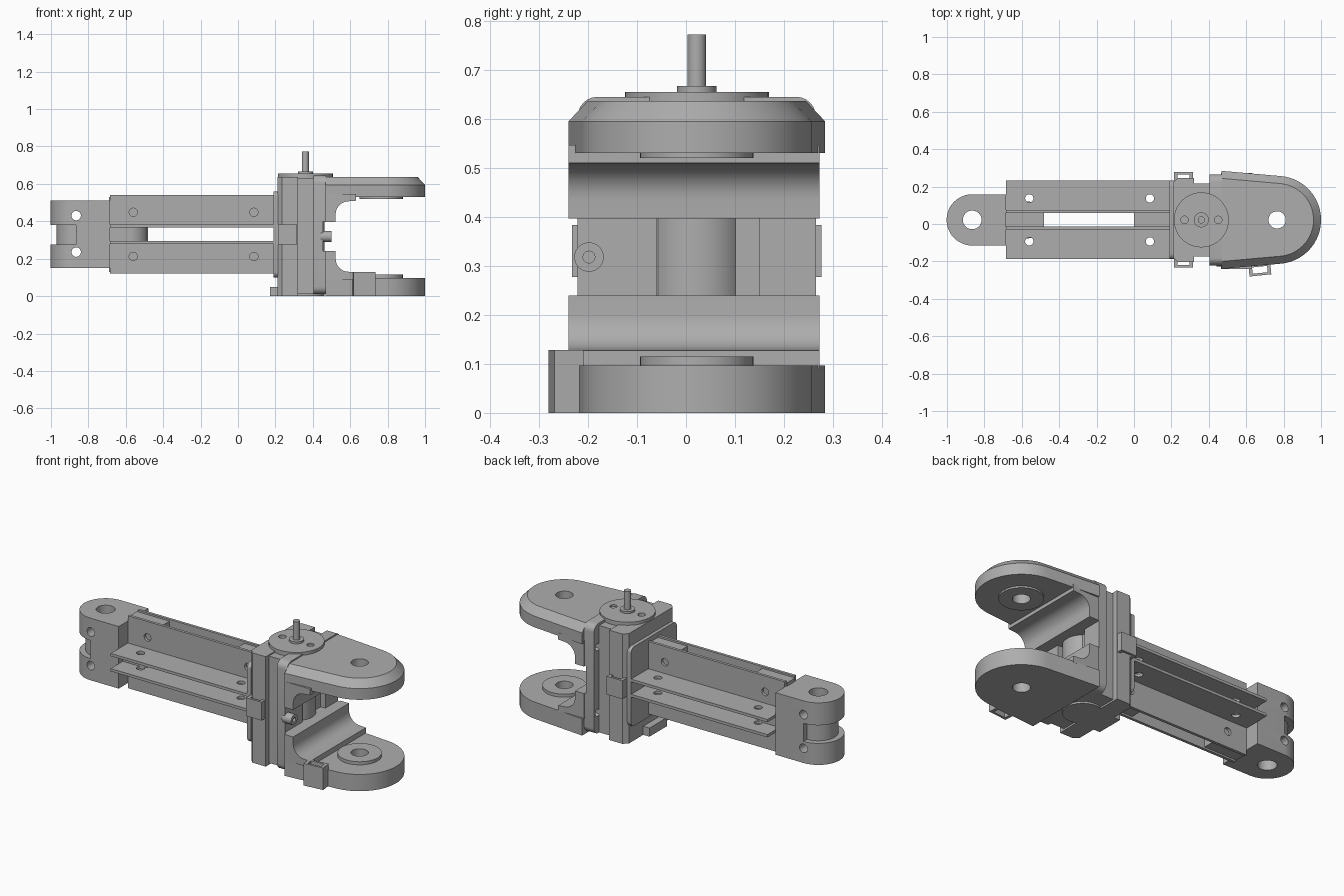
import bpy, bmesh, math
from mathutils import Matrix, Vector

cube = bpy.data.objects.get("Cube")
if cube:
    bpy.data.objects.remove(cube, do_unlink=True)

grey = bpy.data.materials.new("machined_grey")
grey.use_nodes = True
COL = (0.42, 0.42, 0.42, 1)
grey.diffuse_color = COL
grey.node_tree.nodes["Principled BSDF"].inputs["Base Color"].default_value = COL

CY = 0.022           # centre line of the arm
MID = 0.33           # mid height of the rails
MX, PX, EX = 0.36, 0.765, -0.865   # motor, fork pivot and end pivot


def finish(name, bm):
    bmesh.ops.remove_doubles(bm, verts=bm.verts, dist=1e-5)
    bmesh.ops.recalc_face_normals(bm, faces=bm.faces)
    me = bpy.data.meshes.new(name)
    bm.to_mesh(me)
    bm.free()
    me.materials.append(grey)
    ob = bpy.data.objects.new(name, me)
    bpy.context.collection.objects.link(ob)
    return ob


def loft(name, layers, axis="z"):
    """Stack (outline, level) layers along an axis."""
    place = {"x": lambda a, b, c: (c, a, b),
             "y": lambda a, b, c: (a, c, b),
             "z": lambda a, b, c: (a, b, c)}[axis]
    bm = bmesh.new()
    rings = [[bm.verts.new(place(a, b, lv)) for a, b in pts] for pts, lv in layers]
    for r, s in zip(rings, rings[1:]):
        for i in range(len(r)):
            j = (i + 1) % len(r)
            bm.faces.new((r[i], r[j], s[j], s[i]))
    bm.faces.new(rings[0])
    bm.faces.new(rings[-1])
    return finish(name, bm)


def prism(name, pts, lo, hi, axis="z"):
    return loft(name, [(pts, lo), (pts, hi)], axis)


def box(name, x0, x1, y0, y1, z0, z1):
    return prism(name, [(x0, y0), (x1, y0), (x1, y1), (x0, y1)], z0, z1)


def arc(cx, cy, r, a0, a1, n=24):
    return [(cx + r * math.cos(math.radians(a0 + (a1 - a0) * i / n)),
             cy + r * math.sin(math.radians(a0 + (a1 - a0) * i / n))) for i in range(n + 1)]


def rounded(a0, a1, b0, b1, r):
    return (arc(a1 - r, b1 - r, r, 0, 90, 6) + arc(a0 + r, b1 - r, r, 90, 180, 6)
            + arc(a0 + r, b0 + r, r, 180, 270, 6) + arc(a1 - r, b0 + r, r, 270, 360, 6))


def rod(name, a, b, r, lo, hi, axis="z"):
    return prism(name, arc(a, b, r, 0, 360, 40)[:-1], lo, hi, axis)


def cut(ob, *cutters):
    for c in cutters:
        m = ob.modifiers.new("cut", "BOOLEAN")
        m.operation, m.solver, m.object = "DIFFERENCE", "EXACT", c
        bpy.context.view_layer.objects.active = ob
        bpy.ops.object.modifier_apply(modifier=m.name)
        bpy.data.objects.remove(c, do_unlink=True)
    return ob


# Four angle rails with their corners towards the centre line
GAP, LEG, T = 0.036, 0.21, 0.016
for sy, side in ((-1, "front"), (1, "back")):
    for sz, lvl in ((-1, "lower"), (1, "upper")):
        prof = [(GAP, GAP), (LEG, GAP), (LEG, GAP + T), (GAP + T, GAP + T), (GAP + T, LEG), (GAP, LEG)]
        rail = prism(f"{lvl}_{side}_rail", [(CY + sy * a, MID + sz * b) for a, b in prof], -0.685, 0.22, "x")
        for hx in (-0.56, 0.085):
            cut(rail,
                rod("hole", hx, CY + sy * 0.115, 0.022, MID + sz * 0.02, MID + sz * 0.07),
                rod("hole", hx, MID + sz * 0.118, 0.022, CY + sy * 0.02, CY + sy * 0.07, "y"))

# Tongues that slide between the rails
box("end_tongue", -0.69, -0.48, CY - GAP, CY + GAP, MID - 0.2, MID + 0.2)
prism("end_spacer", [(-0.69, CY + 0.1)] + [(-0.69, CY - 0.1)] + arc(-0.58, CY, 0.1, -90, 90),
      MID - GAP, MID + GAP)
for n, z0, z1 in (("lower", MID - 0.2, MID - GAP), ("upper", MID + GAP, MID + 0.2)):
    box(f"{n}_motor_tongue", 0, 0.25, CY - GAP, CY + GAP, z0, z1)


# Rounded end knuckle with a recessed waist
def knuckle(r):
    w = 0.137
    return ([(-0.685, CY - w), (-0.685, CY + w), (EX, CY + w)]
            + arc(EX, CY, r, 90, 270) + [(EX, CY - w)])


big, small = knuckle(0.137), knuckle(0.105)
end = loft("end_knuckle", [(big, 0.15), (big, 0.275), (small, 0.275),
                           (small, 0.38), (big, 0.38), (big, 0.51)])
cut(end, rod("hole", EX, CY, 0.05, 0.1, 0.6),
    rod("hole", EX, 0.43, 0.025, -0.3, 0.3, "y"),
    rod("hole", EX, 0.235, 0.025, -0.3, 0.3, "y"))

# Motor housing: arm side block, narrow core and bottom foot
prism("housing_block", [(0.21, CY - 0.2), (0.235, CY - 0.225), (0.32, CY - 0.225), (0.32, CY + 0.225),
                        (0.235, CY + 0.225), (0.21, CY + 0.2)], 0, 0.637)
prism("rail_collar", rounded(CY - LEG, CY + LEG, 0.1, 0.56, 0.03), 0.19, 0.215, "x")
core = box("housing_core", 0.31, 0.425, CY - 0.195, CY + 0.195, 0.01, 0.63)
box("housing_foot", 0.17, 0.23, CY - 0.09, CY + 0.07, 0, 0.05)

# Motor body, output disc and shaft
rod("motor_body", MX, CY, 0.103, 0, 0.637)
disc = rod("motor_disc", MX, CY, 0.147, 0.63, 0.655)
cut(disc, *[rod("hole", MX + s * 0.09, CY, 0.02, 0.6, 0.7) for s in (-1, 1)])
rod("shaft_collar", MX, CY, 0.04, 0.655, 0.667)
rod("shaft", MX, CY, 0.019, 0.655, 0.772)

# Fork mounting plate with a window for the motor
plate = prism("fork_mount_plate", rounded(CY - 0.243, CY + 0.243, 0.01, 0.645, 0.04), 0.405, 0.47, "x")
cut(plate, box("window", 0.3, 0.6, -0.06, 0.15, 0.24, 0.4),
    box("recess", 0.455, 0.6, -0.4, 0.4, 0.24, 0.4),
    *[rod("hole", CY + s * 0.21, z, 0.02, 0.3, 0.6, "x") for s in (-1, 1) for z in (0.13, 0.51)])
screw = rod("screw_head", -0.198, 0.318, 0.03, 0.44, 0.5, "x")
cut(screw, rod("hole", -0.198, 0.318, 0.012, 0.48, 0.6, "x"))


# Fork arms: tapered plates with round ends
def fork_outline(inset=0):
    w, r = 0.262 - inset, 0.235 - inset
    return [(0.468, CY + w), (0.468, CY - w)] + arc(PX, CY, r, -84, 84, 40)


full, top = fork_outline(), fork_outline(0.04)
upper = loft("upper_fork_arm", [(full, 0.53), (full, 0.595), (top, 0.637)])
lower = prism("lower_fork_arm", full, 0, 0.097)
bosses = [(rod("upper_boss", PX, CY, 0.116, 0.52, 0.53)), (rod("lower_boss", PX, CY, 0.116, 0.097, 0.115))]
for ob in (upper, lower, *bosses):
    cut(ob, rod("hole", PX, CY, 0.046, -0.1, 0.8))

# Filleted gussets joining the arms to the plate
root = [(0.465, 0.09), (0.465, 0.24), (0.522, 0.24)] + arc(0.592, 0.2, 0.07, 180, 270, 8) + [(0.63, 0.127), (0.63, 0.09)]
for n, flip in (("lower", False), ("upper", True)):
    pts = [(x, 0.637 - z if flip else z) for x, z in root]
    prism(f"{n}_gusset", pts, CY - 0.262, CY + 0.25, "y")


# Cable loops
def cable_loop(name, x, y, w, d, z0, z1, turn=0):
    ob = box(name, -w / 2, w / 2, -d / 2, d / 2, z0, z1)
    cut(ob, box("slot", -w / 2 + 0.018, w / 2 - 0.018, -d / 2 + 0.013, d / 2 - 0.013, z0 - 0.1, z1 + 0.1))
    ob.data.transform(Matrix.Translation(Vector((x, y, 0))) @ Matrix.Rotation(math.radians(turn), 4, "Z"))


for s, n in ((-1, "front"), (1, "back")):
    cable_loop(f"{n}_cable_loop", 0.265, CY + s * 0.23, 0.1, 0.05, 0.277, 0.383)
cable_loop("fork_cable_loop", 0.673, -0.245, 0.117, 0.06, 0, 0.128, 6)

# Smooth the round surfaces, keep the machined edges crisp
bpy.ops.object.select_all(action="DESELECT")
for ob in bpy.context.collection.objects:
    if ob.type == "MESH":
        ob.select_set(True)
        bpy.context.view_layer.objects.active = ob
bpy.ops.object.shade_smooth_by_angle(angle=math.radians(30))
bpy.ops.object.select_all(action="DESELECT")
